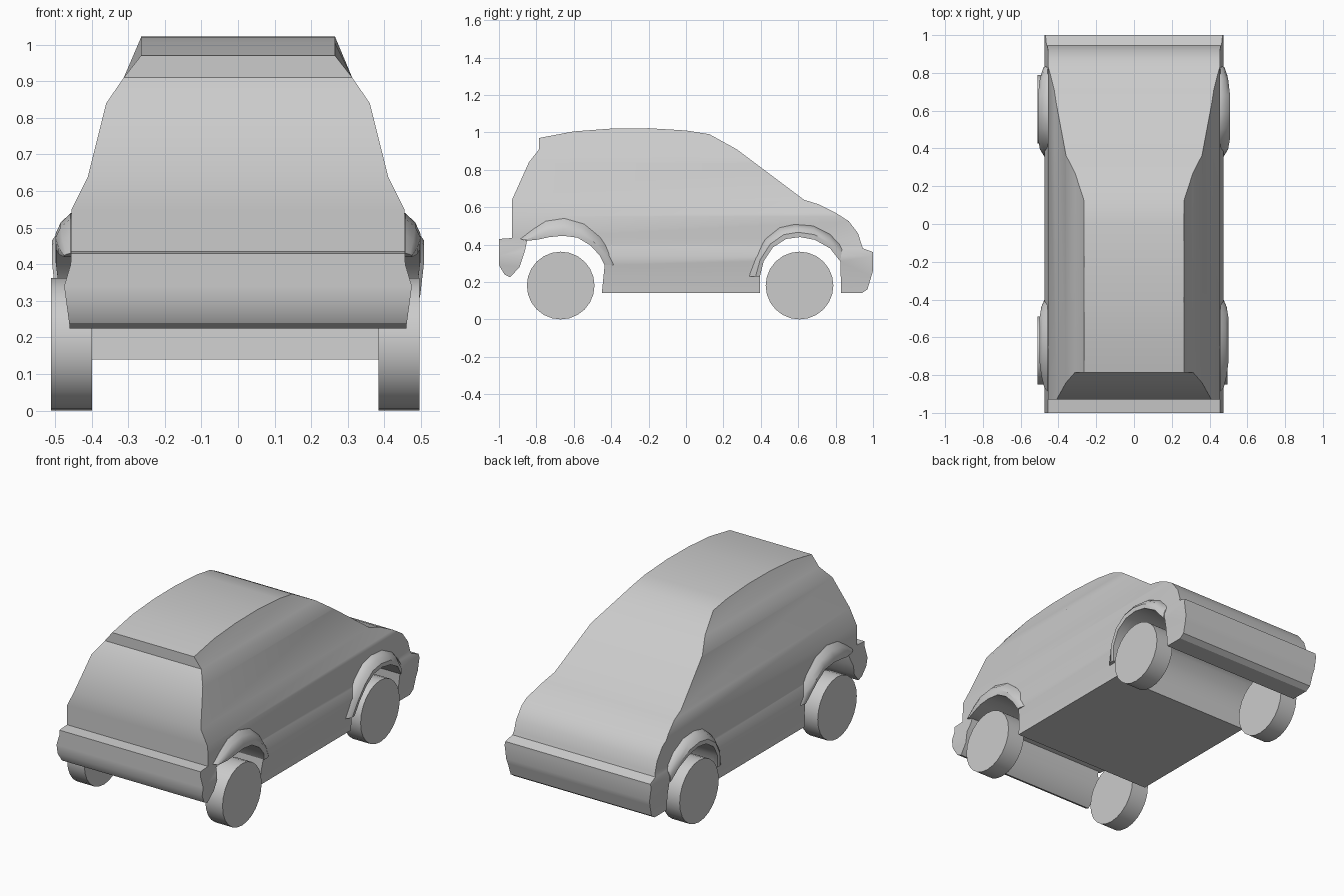
import bpy, bmesh, math

if "Cube" in bpy.data.objects:
    bpy.data.objects.remove(bpy.data.objects["Cube"])

SMOOTH = math.radians(32)


def finish(bm, name):
    bmesh.ops.recalc_face_normals(bm, faces=bm.faces[:])
    mesh = bpy.data.meshes.new(name)
    bm.to_mesh(mesh)
    bm.free()
    ob = bpy.data.objects.new(name, mesh)
    bpy.context.collection.objects.link(ob)
    bpy.ops.object.select_all(action='DESELECT')
    ob.select_set(True)
    bpy.context.view_layer.objects.active = ob
    bpy.ops.object.shade_smooth_by_angle(angle=SMOOTH)
    return ob


# Half width of the body at each height
WIDTHS = [(.14, .455), (.23, .46), (.34, .475), (.40, .457), (.55, .455),
          (.64, .41), (.84, .36), (.91, .312), (.965, .265), (1.1, .265)]


def half_width(z):
    for (z0, w0), (z1, w1) in zip(WIDTHS, WIDTHS[1:]):
        if z <= z1:
            return w0 + (w1 - w0) * max(0, z - z0) / (z1 - z0)
    return WIDTHS[-1][1]


# Wheel arch edges (inner) and flare edges (outer), as (y, z)
FRONT_IN = [(.395, .23), (.415, .31), (.465, .385), (.535, .43),
            (.61, .44), (.69, .425), (.77, .38), (.825, .31)]
FRONT_OUT = [(.335, .23), (.365, .33), (.425, .43), (.50, .49),
             (.58, .508), (.68, .50), (.77, .455), (.835, .385)]
REAR_IN = [(-.435, .29), (-.46, .34), (-.51, .395), (-.58, .437),
           (-.66, .447), (-.73, .44), (-.79, .427), (-.85, .42)]
REAR_OUT = [(-.37, .29), (-.405, .36), (-.46, .44), (-.545, .51),
            (-.65, .54), (-.75, .525), (-.82, .48), (-.885, .43)]

# Body: side profile swept across x, then narrowed by height
profile = [(-1, .43), (-.93, .435), (-.93, .64), (-.84, .84), (-.785, .91),
           (-.785, .97), (-.6, 1.005), (-.4, 1.02), (-.2, 1.022), (0, 1.01),
           (.125, .99), (.27, .91), (.37, .835), (.63, .64), (.71, .615),
           (.8, .57), (.87, .525), (.92, .46), (.945, .38), (1, .36),
           (1, .26), (.97, .16), (.94, .14), (.83, .14)]
profile += FRONT_IN[::-1] + [(.395, .14), (-.45, .14)] + REAR_IN
profile += [(-.86, .37), (-.89, .28), (-.94, .225), (-.97, .24), (-1, .29)]
bm = bmesh.new()
face = bm.faces.new([bm.verts.new((-.5, y, z)) for y, z in profile])
ext = bmesh.ops.extrude_face_region(bm, geom=[face])
new_verts = [g for g in ext['geom'] if isinstance(g, bmesh.types.BMVert)]
bmesh.ops.translate(bm, vec=(1, 0, 0), verts=new_verts)
if not any(len(f.verts) > 20 and f.calc_center_median().x < -.4 for f in bm.faces):
    bm.faces.new([v for v in bm.verts if v.co.x < 0])
for z, w in WIDTHS[1:-2]:
    bmesh.ops.bisect_plane(bm, geom=bm.verts[:] + bm.edges[:] + bm.faces[:],
                           dist=1e-5, plane_co=(0, 0, z), plane_no=(0, 0, 1))
for v in bm.verts:
    v.co.x = math.copysign(half_width(v.co.z), v.co.x)
finish(bm, "car_body")


# Wheel arch flares: a bulged strip along each arch
def flare(name, side, outer, inner, bulge):
    bm = bmesh.new()
    rows = []
    n = len(outer)
    for i, (o, p) in enumerate(zip(outer, inner)):
        t = .45 + .55 * min(1, math.sin(math.pi * i / (n - 1)) * 1.5)
        b = bulge * t
        section = [(.42, 0), (.457, 0), (.457 + b * .65, .28),
                   (.457 + b, .62), (.457 + b * .95, 1), (.42, 1)]
        rows.append([bm.verts.new((side * x, o[0] + (p[0] - o[0]) * f,
                                   o[1] + (p[1] - o[1]) * f))
                     for x, f in section])
    for a, b in zip(rows, rows[1:]):
        for j in range(6):
            k = (j + 1) % 6
            bm.faces.new((a[j], a[k], b[k], b[j]))
    bm.faces.new(rows[0])
    bm.faces.new(rows[-1])
    finish(bm, name)


for side, label in ((-1, "left"), (1, "right")):
    flare(f"front_flare_{label}", side, FRONT_OUT, FRONT_IN, .051)
    flare(f"rear_flare_{label}", side, REAR_OUT, REAR_IN, .042)

# Wheels: plain solid discs
for y, end in ((-.67, "rear"), (.607, "front")):
    for x, label in ((-.455, "left"), (.44, "right")):
        bpy.ops.mesh.primitive_cylinder_add(
            vertices=24, radius=.181, depth=.111,
            location=(x, y, .181), rotation=(0, math.pi / 2, 0))
        bpy.context.object.name = f"{end}_wheel_{label}"
        bpy.ops.object.shade_smooth_by_angle(angle=SMOOTH)
